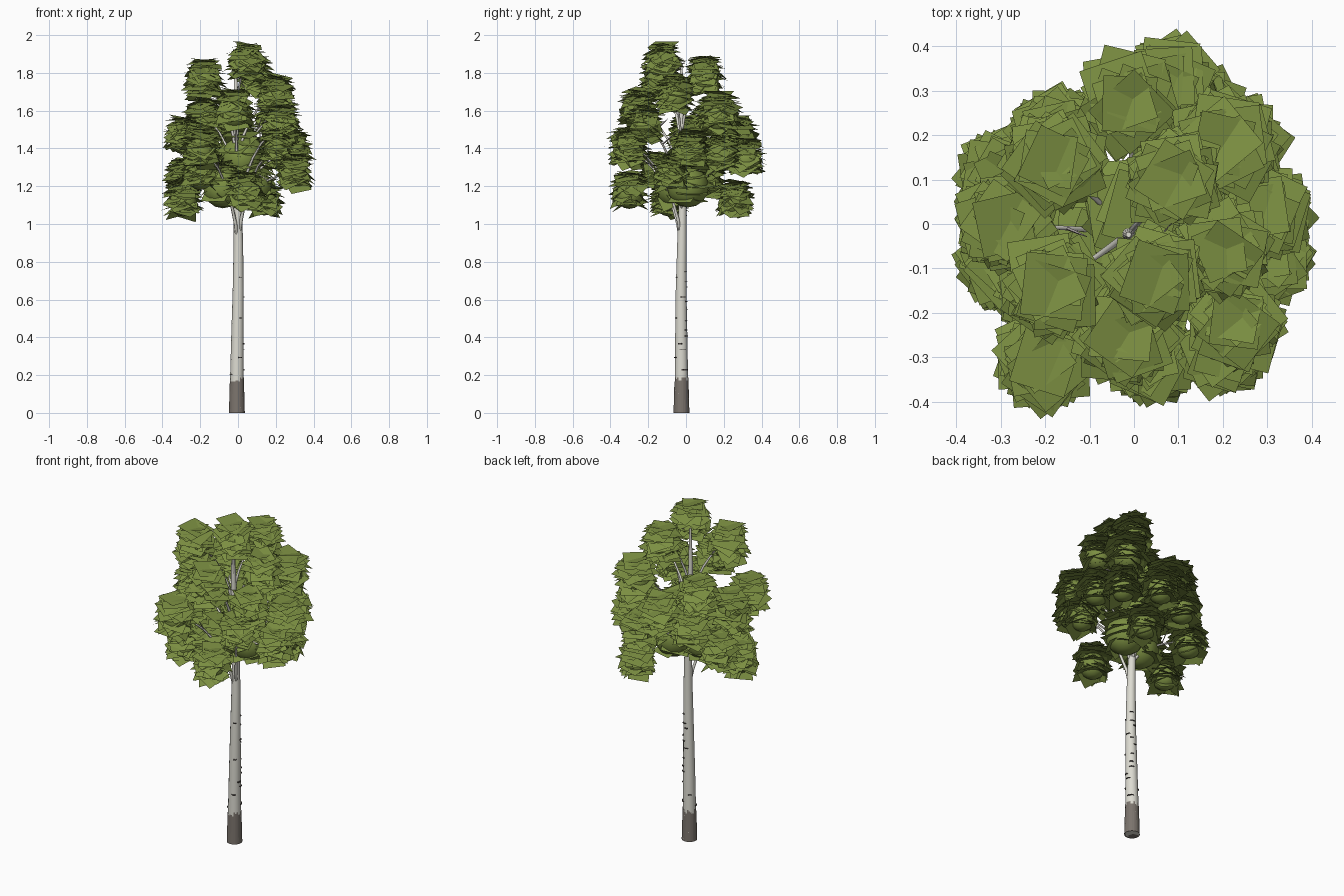
import bpy, bmesh, math, random
from mathutils import Vector, Matrix

rng = random.Random(11)
cube = bpy.data.objects.get("Cube")
if cube:
    bpy.data.objects.remove(cube, do_unlink=True)


def material(name, rgb):
    m = bpy.data.materials.new(name)
    m.use_nodes = True
    m.diffuse_color = (*rgb, 1)
    m.node_tree.nodes["Principled BSDF"].inputs["Base Color"].default_value = (*rgb, 1)
    return m


LEAF = material("leaf green", (0.2, 0.275, 0.054))
BARK = material("pale bark", (0.72, 0.71, 0.64))
BASE = material("grey brown bark", (0.2, 0.175, 0.153))
MARK = material("dark bark marks", (0.065, 0.055, 0.05))
TWIG = material("grey twigs", (0.36, 0.32, 0.32))


def finish(bm, name, mat, smooth=False):
    me = bpy.data.meshes.new(name)
    bm.to_mesh(me)
    bm.free()
    me.materials.append(mat)
    for p in me.polygons:
        p.use_smooth = smooth
    ob = bpy.data.objects.new(name, me)
    bpy.context.collection.objects.link(ob)
    return ob


def tube(bm, pts, radii, sides):
    """Sweep a round section along a path, with closed ends."""
    rings = []
    for i, p in enumerate(pts):
        d = pts[min(i + 1, len(pts) - 1)] - pts[max(i - 1, 0)]
        q = Vector((0, 0, 1)).rotation_difference(d.normalized())
        rings.append([bm.verts.new(p + q @ Vector((math.cos(a) * radii[i], math.sin(a) * radii[i], 0)))
                      for a in (k * math.tau / sides for k in range(sides))])
    for lo, hi in zip(rings, rings[1:]):
        for k in range(sides):
            j = (k + 1) % sides
            bm.faces.new((lo[k], lo[j], hi[j], hi[k]))
    bm.faces.new(rings[0][::-1])
    bm.faces.new(rings[-1])


# Trunk: x, y, z, radius
TRUNK = [(-.006, -.024, 0, .041), (-.006, -.024, .18, .036), (-.003, -.025, .4, .033),
         (.001, -.026, .65, .029), (.002, -.022, .9, .025), (-.002, -.018, 1.15, .02),
         (-.012, -.022, 1.4, .016), (-.012, -.026, 1.65, .012), (-.012, -.024, 1.85, .006)]


def trunk_at(z):
    for a, b in zip(TRUNK, TRUNK[1:]):
        if z <= b[2]:
            v = Vector(a).lerp(Vector(b), (z - a[2]) / (b[2] - a[2]))
            return Vector(v[:3]), v[3]
    return Vector(TRUNK[-1][:3]), TRUNK[-1][3]


bm = bmesh.new()
tube(bm, [Vector(t[:3]) for t in TRUNK], [t[3] for t in TRUNK], 14)
trunk = finish(bm, "trunk", BARK, True)
bpy.context.view_layer.objects.active = trunk
trunk.select_set(True)
bpy.ops.object.shade_smooth_by_angle()

# Dark foot with a ragged upper edge
bm = bmesh.new()
SIDES = 28
for k in range(SIDES):
    top = rng.choice((.165, .172, .18, .188))
    quad = []
    for z, j in ((0, k), (0, k + 1), (top, k + 1), (top, k)):
        c, r = trunk_at(z)
        a = j * math.tau / SIDES
        quad.append(bm.verts.new(c + Vector((math.cos(a), math.sin(a), 0)) * (r + .001)))
    bm.faces.new(quad)
bmesh.ops.create_circle(bm, cap_ends=True, segments=SIDES, radius=.042,
                        matrix=Matrix.Translation(trunk_at(0)[0]))
finish(bm, "trunk_foot", BASE)

# Thin horizontal scars partly wrapping the trunk
bm = bmesh.new()
for i in range(20):
    z = .2 + .7 * i / 20 + rng.uniform(-.015, .015) if i < 17 else rng.uniform(1.0, 1.8)
    c, r = trunk_at(z)
    start, span = rng.uniform(0, math.tau), rng.uniform(.4, 1.2)
    h = rng.uniform(.0015, .003)
    for k in range(4):
        outer, inner = [], []
        for dz, j in ((-h, k), (-h, k + 1), (h, k + 1), (h, k)):
            a = start + span * j / 4
            ray = Vector((math.cos(a), math.sin(a), 0))
            up = Vector((0, 0, dz))
            outer.append(bm.verts.new(c + up + ray * (r + (.005 if 0 < j < 4 else 0))))
            inner.append(bm.verts.new(c + up + ray * r * .9))
        bm.faces.new(outer)
        bm.faces.new((outer[3], outer[2], inner[2], inner[3]))
        bm.faces.new((inner[0], inner[1], outer[1], outer[0]))
finish(bm, "bark_scars", MARK)

# Leaf clumps: x, y, z, size
CLUMPS = [
    (.05, -.12, 1.86, .1), (.09, .1, 1.79, .1), (-.18, -.14, 1.77, .105),
    (.2, -.06, 1.69, .1), (-.18, .14, 1.57, .105), (-.01, .27, 1.46, .11),
    (.2, .18, 1.59, .11), (.23, -.22, 1.53, .1), (-.02, -.25, 1.61, .105),
    (-.2, -.31, 1.41, .105), (-.29, 0, 1.47, .1), (-.29, .11, 1.25, .1),
    (.29, .03, 1.4, .1), (.2, -.29, 1.42, .09), (.08, .32, 1.36, .1),
    (.14, .26, 1.14, .095), (.04, -.3, 1.18, .1), (.3, -.08, 1.28, .095),
    (.23, .18, 1.38, .1), (-.29, -.09, 1.14, .1), (-.17, .2, 1.38, .1),
    (-.2, -.15, 1.28, .1),
]
# Fuller clumps around the trunk, with more of the core showing
INNER = [(.02, .03, 1.38, .13), (-.08, -.05, 1.22, .12), (.07, .01, 1.23, .125)]

leaves, cores = bmesh.new(), bmesh.new()
branches, twigs = bmesh.new(), bmesh.new()
for x, y, z, size in CLUMPS + INNER:
    centre = Vector((x, y, z))
    full = (x, y, z, size) in INNER
    # Rounded core, low in the clump
    bmesh.ops.create_uvsphere(cores, u_segments=14, v_segments=8, radius=size * (.88 if full else .74),
                              matrix=Matrix.Translation(centre - Vector((0, 0, size * .26))))
    # Stacked square leaf plates, drooping outward
    count = 20 if full else 38
    for i in range(count):
        t = 1 - 1.8 * i / (count - 1)
        a = i * 2.4 + rng.uniform(-.5, .5)
        reach = size * .5 * math.sqrt(max(0, 1 - t * t)) * rng.uniform(.7, 1)
        pos = centre + Vector((math.cos(a) * reach, math.sin(a) * reach, t * size * .9))
        droop = Matrix.Rotation(rng.uniform(.15, .85) * (1 - .7 * max(t, 0)), 4,
                                Vector((-math.sin(a), math.cos(a), 0)))
        spin = Matrix.Rotation(rng.uniform(0, math.tau), 4, "Z")
        bmesh.ops.create_grid(leaves, x_segments=1, y_segments=1,
                              size=size * rng.uniform(.54, .68),
                              matrix=Matrix.Translation(pos) @ droop @ spin)
    # Branch that climbs beside the trunk, then arcs out; the lowest clumps hang free
    if z < 1.2:
        continue
    out = math.hypot(x, y)
    lowest = .87 if y < -.2 else 1.06
    start, r0 = trunk_at(min(1.68, max(lowest, z - .2 - out * .9)))
    bend = Vector((*start.lerp(centre, .18).xy, start.z + (z - start.z) * .75))
    path = [start * (1 - s) ** 2 + bend * 2 * s * (1 - s) + centre * s * s
            for s in (k / 6 for k in range(7))]
    tube(branches, path, [min(.01, r0 * .6) * (1 - .11 * k) for k in range(7)], 6)
    # Fine side twig on each branch
    tip = path[4] + Vector((rng.uniform(-.08, .08), rng.uniform(-.08, .08), rng.uniform(.03, .08)))
    tube(twigs, [path[4], path[4].lerp(tip, .5), tip], [.004, .003, .001], 4)

finish(leaves, "leaf_plates", LEAF)
finish(cores, "leaf_cores", LEAF, True)
finish(branches, "branches", BARK, True)
finish(twigs, "twigs", TWIG)
